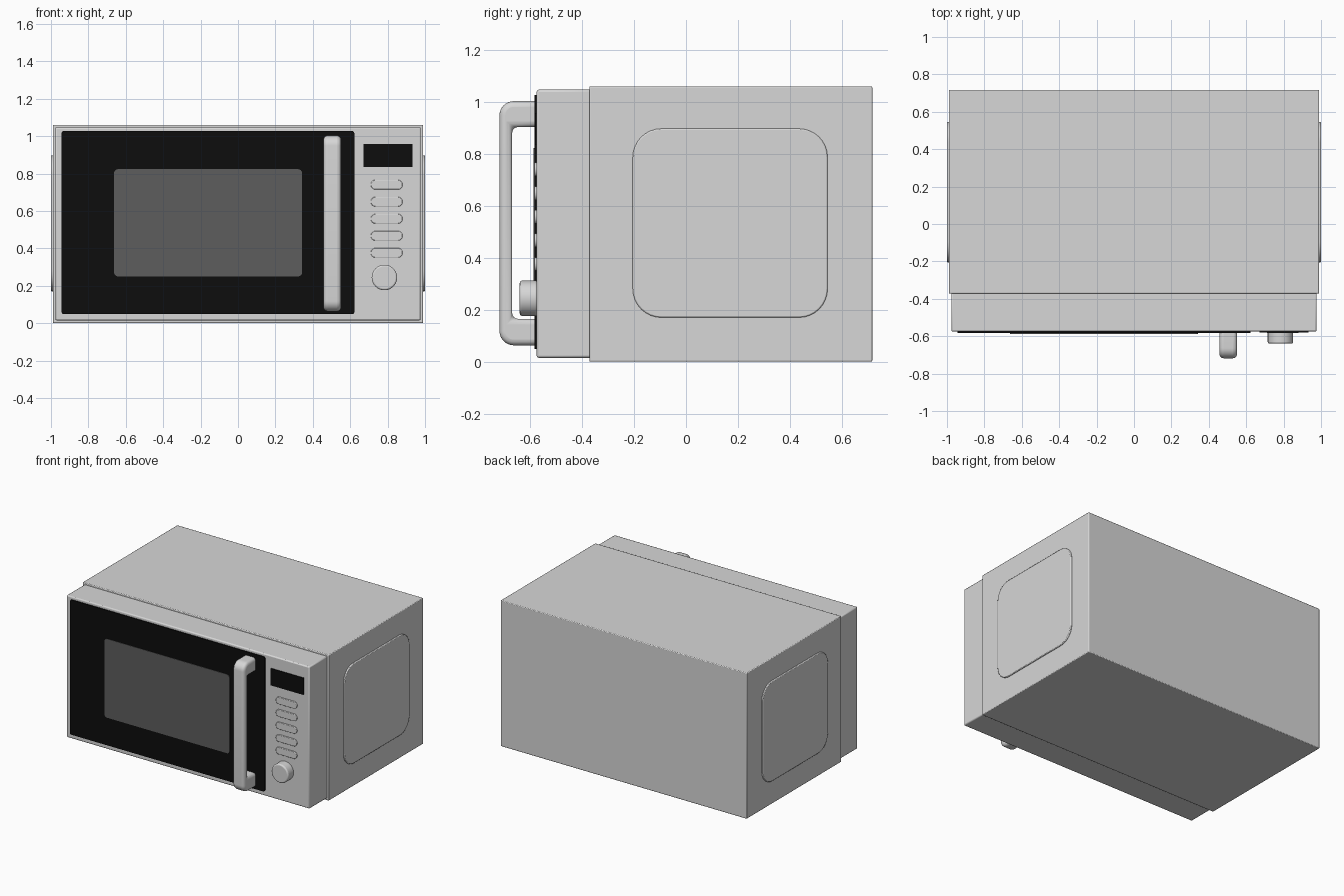
import bpy, bmesh, math

if "Cube" in bpy.data.objects:
    bpy.data.objects.remove(bpy.data.objects["Cube"])

def mat(name, v):
    m = bpy.data.materials.new(name)
    m.diffuse_color = (v, v, v, 1)
    m.use_nodes = True
    m.node_tree.nodes["Principled BSDF"].inputs["Base Color"].default_value = m.diffuse_color
    return m

SILVER = mat("silver grey", 0.68)
BLACK = mat("gloss black", 0.004)
GLASS = mat("dark window grey", 0.11)

def rounded(u0, u1, v0, v1, r, n=8):
    """Outline of a rectangle with rounded corners."""
    if r == 0:
        return [(u0, v0), (u1, v0), (u1, v1), (u0, v1)]
    pts = []
    for k, (cu, cv) in enumerate([(u1 - r, v1 - r), (u0 + r, v1 - r), (u0 + r, v0 + r), (u1 - r, v0 + r)]):
        for i in range(n + 1):
            a = math.pi / 2 * (k + i / n)
            pts.append((cu + r * math.cos(a), cv + r * math.sin(a)))
    return pts

def prism(name, outline, axis, a, b, material, bevel=0.0, segs=2):
    """Extrude an outline along x or y from a to b, with optional bevelled rims."""
    place = (lambda u, v, t: (t, u, v)) if axis == 'x' else (lambda u, v, t: (u, t, v))
    bm = bmesh.new()
    lo = [bm.verts.new(place(u, v, a)) for u, v in outline]
    hi = [bm.verts.new(place(u, v, b)) for u, v in outline]
    bm.faces.new(lo)
    bm.faces.new(hi)
    n = len(outline)
    for i in range(n):
        j = (i + 1) % n
        bm.faces.new((lo[i], lo[j], hi[j], hi[i]))
    bmesh.ops.recalc_face_normals(bm, faces=bm.faces)
    me = bpy.data.meshes.new(name)
    bm.to_mesh(me)
    bm.free()
    ob = bpy.data.objects.new(name, me)
    bpy.context.collection.objects.link(ob)
    me.materials.append(material)
    if bevel:
        m = ob.modifiers.new("bevel", 'BEVEL')
        m.width, m.segments = bevel, segs
        m.limit_method, m.angle_limit = 'ANGLE', math.radians(35)
    bpy.ops.object.select_all(action='DESELECT')
    ob.select_set(True)
    bpy.context.view_layer.objects.active = ob
    bpy.ops.object.shade_smooth_by_angle(angle=math.radians(35))
    return ob

# Main casing and slightly smaller front housing
prism("casing", rounded(-0.99, 0.99, 0, 1.06, 0), 'y', -0.372, 0.717, SILVER, 0.005)
prism("front_housing", rounded(-0.977, 0.977, 0.015, 1.047, 0), 'y', -0.575, -0.36, SILVER, 0.008)

# Raised side panels
for side, s in (("left", -1), ("right", 1)):
    prism(side + "_side_panel", rounded(-0.205, 0.545, 0.17, 0.897, 0.11), 'x',
          s * 0.98, s * 1.0, SILVER, 0.005)

# Door, window and display
prism("door", rounded(-0.943, 0.622, 0.048, 1.027, 0.012, 4), 'y', -0.584, -0.57, BLACK)
prism("window", rounded(-0.663, 0.343, 0.25, 0.823, 0.022), 'y', -0.587, -0.58, GLASS)
prism("display", rounded(0.67, 0.932, 0.834, 0.957, 0), 'y', -0.581, -0.572, BLACK)

# Column of flat pill buttons
for i in range(5):
    z = 0.74 - 0.091 * i
    prism(f"button_{i + 1}", rounded(0.71, 0.88, z - 0.026, z + 0.026, 0.0255), 'y',
          -0.583, -0.57, SILVER, 0.003)

# Control knob
knob = [(0.783 + 0.068 * math.cos(math.tau * i / 48), 0.244 + 0.068 * math.sin(math.tau * i / 48))
        for i in range(48)]
prism("knob", knob, 'y', -0.64, -0.57, SILVER, 0.009, 3)

# Bracket handle: side profile with rounded outer corners
def corner(cz, start, r=0.055):
    return [(-0.718 + r + r * math.cos(start + math.pi / 2 * i / 8),
             cz + r * math.sin(start + math.pi / 2 * i / 8)) for i in range(9)]

profile = [(-0.55, 1.003)] + corner(1.003 - 0.055, math.pi / 2) + corner(0.063 + 0.055, math.pi)
profile += [(-0.55, 0.063), (-0.55, 0.165), (-0.669, 0.165), (-0.669, 0.903), (-0.55, 0.903)]
prism("handle", profile, 'x', 0.457, 0.551, SILVER, 0.022, 4)
